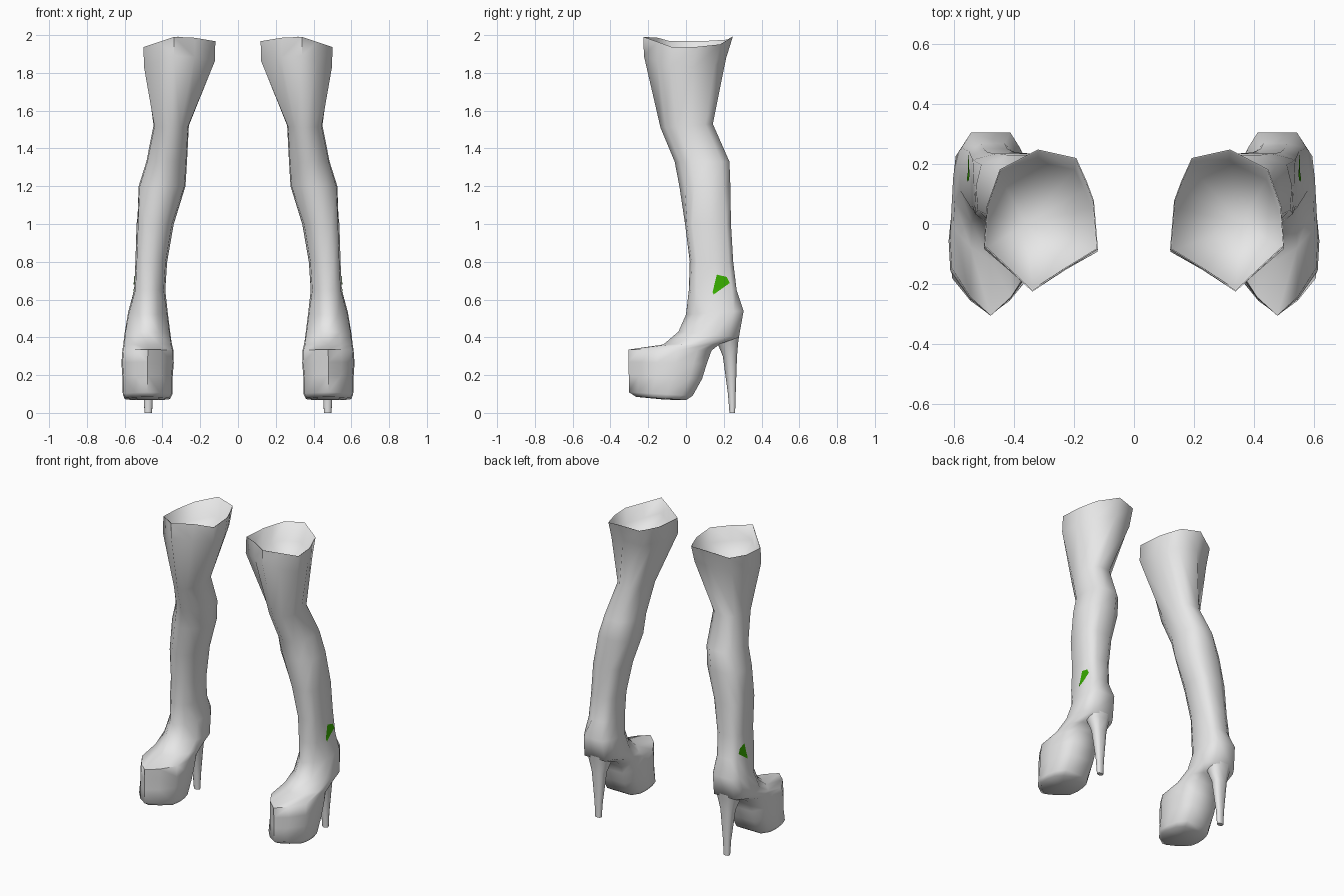
import bpy, bmesh
from mathutils import Vector
from mathutils.bvhtree import BVHTree

cube = bpy.data.objects.get("Cube")
if cube:
    bpy.data.objects.remove(cube, do_unlink=True)


def make_material(name, rgb):
    m = bpy.data.materials.new(name)
    m.use_nodes = True
    m.diffuse_color = (*rgb, 1)
    m.node_tree.nodes["Principled BSDF"].inputs["Base Color"].default_value = (*rgb, 1)
    return m


GREY = make_material("light_grey", (0.8, 0.8, 0.8))
GREEN = make_material("green", (0.04, 0.42, 0.0))

# Cross-sections: u across (-1 inner, 1 outer), v from front (0) to back (1)
FOOT = [(0, 0), (0.5, 0.14), (0.96, 0.36), (1, 0.6), (0.93, 0.83), (0.62, 1),
        (-0.62, 1), (-0.93, 0.83), (-1, 0.6), (-0.96, 0.36), (-0.5, 0.14)]
CALF = [(0, 0), (0.55, 0.04), (0.92, 0.16), (0.96, 0.55), (1, 0.9), (0.5, 1),
        (-0.45, 1), (-0.85, 0.88), (-1, 0.6), (-0.9, 0.27), (-0.5, 0.08)]
KNEE = [(0, 0), (0.5, 0.1), (0.95, 0.3), (1, 0.6), (0.86, 0.86), (0.42, 1),
        (-0.42, 1), (-0.86, 0.86), (-1, 0.6), (-0.95, 0.3), (-0.5, 0.1)]
RIM = [(0.15, 0), (0.57, 0.16), (1, 0.32), (0.95, 0.6), (0.72, 0.86), (0.05, 1),
       (-0.62, 0.94), (-0.8, 0.78), (-0.93, 0.64), (-1, 0.3), (-0.43, 0.16)]


def ring(bm, section, x0, x1, yf, zf, yb, zb, dip=0.0):
    """One loop, tilted front to back; the dip lowers the sides, mostly the outer one."""
    cx, hw = (x0 + x1) / 2, (x1 - x0) / 2
    return [bm.verts.new((cx + u * hw, yf + v * (yb - yf),
                          zf + v * (zb - zf) - dip * max(u, -u / 2)))
            for u, v in section]


def loft(bm, rows):
    loops = [ring(bm, *r) for r in rows]
    n = len(loops[0])
    for a, b in zip(loops, loops[1:]):
        for i in range(n):
            j = (i + 1) % n
            bm.faces.new((a[i], a[j], b[j], b[i]))
    return loops


def fan(bm, loop, point):
    tip = bm.verts.new(point)
    for i in range(len(loop)):
        bm.faces.new((loop[i], loop[(i + 1) % len(loop)], tip))


def finish(bm, name, mat):
    mesh = bpy.data.meshes.new(name)
    bm.to_mesh(mesh)
    bm.free()
    mesh.materials.append(mat)
    ob = bpy.data.objects.new(name, mesh)
    bpy.context.collection.objects.link(ob)
    # Mirror across x for the second boot
    mod = ob.modifiers.new("pair", "MIRROR")
    mod.use_mirror_merge = False
    bpy.ops.object.select_all(action="DESELECT")
    ob.select_set(True)
    bpy.context.view_layer.objects.active = ob
    bpy.ops.object.shade_smooth_by_angle(angle=1.2)


# Boot body: platform, foot, ankle, calf, knee, thigh, cuff, then the lining
ROWS = [
    (FOOT, 0.36, 0.60, -0.265, 0.085, 0.00, 0.068),
    (FOOT, 0.348, 0.61, -0.303, 0.11, 0.035, 0.09),
    (FOOT, 0.346, 0.612, -0.303, 0.20, 0.085, 0.18),
    (FOOT, 0.34, 0.617, -0.305, 0.27, 0.11, 0.26),
    (FOOT, 0.342, 0.612, -0.305, 0.335, 0.135, 0.33),
    (FOOT, 0.35, 0.607, -0.12, 0.362, 0.18, 0.365),
    (FOOT, 0.357, 0.602, -0.04, 0.43, 0.28, 0.40),
    (FOOT, 0.372, 0.582, 0.00, 0.52, 0.305, 0.54),
    (CALF, 0.385, 0.55, 0.015, 0.65, 0.268, 0.65),
    (CALF, 0.375, 0.543, 0.02, 0.80, 0.25, 0.80),
    (CALF, 0.34, 0.537, -0.005, 1.00, 0.238, 1.00),
    (KNEE, 0.278, 0.526, -0.035, 1.20, 0.235, 1.20),
    (KNEE, 0.27, 0.485, -0.06, 1.33, 0.23, 1.33),
    (KNEE, 0.26, 0.447, -0.135, 1.51, 0.142, 1.53),
    (RIM, 0.122, 0.498, -0.223, 1.90, 0.212, 1.88, 0.06),
    (RIM, 0.12, 0.50, -0.225, 2.00, 0.248, 1.995, 0.062),
    (RIM, 0.124, 0.496, -0.220, 1.998, 0.243, 1.993, 0.062),
    (RIM, 0.128, 0.492, -0.216, 1.90, 0.206, 1.88, 0.06),
]
bm = bmesh.new()
loops = loft(bm, ROWS)
fan(bm, loops[0], (0.477, -0.11, 0.07))
fan(bm, loops[-1], (0.36, 0.0, 1.76))
bmesh.ops.recalc_face_normals(bm, faces=bm.faces)
tree = BVHTree.FromBMesh(bm)
finish(bm, "boot", GREY)

# Tapered stiletto heel, flaring into the foot
bm = bmesh.new()
loops = loft(bm, [
    (KNEE, 0.455, 0.495, 0.230, 0.0, 0.260, 0.0),
    (KNEE, 0.450, 0.500, 0.222, 0.10, 0.263, 0.10),
    (KNEE, 0.430, 0.522, 0.195, 0.30, 0.270, 0.30),
    (KNEE, 0.408, 0.545, 0.170, 0.36, 0.277, 0.38),
    (KNEE, 0.385, 0.570, 0.14, 0.42, 0.290, 0.46),
])
bm.faces.new(loops[0])
bm.faces.new(loops[-1])
bmesh.ops.recalc_face_normals(bm, faces=bm.faces)
finish(bm, "heel", GREY)

# Green patch lying on the outer ankle
bm = bmesh.new()
corners = [(0.163, 0.732), (0.215, 0.72), (0.232, 0.688), (0.147, 0.627), (0.141, 0.64)]
bm.faces.new([bm.verts.new((1, y, z)) for y, z in corners])
bmesh.ops.poke(bm, faces=bm.faces[:])
bmesh.ops.subdivide_edges(bm, edges=bm.edges[:], cuts=3, use_grid_fill=True)
for v in bm.verts:
    hit = tree.ray_cast(Vector((1, v.co.y, v.co.z)), Vector((-1, 0, 0)))[0]
    v.co.x = hit.x + 0.004
bm.normal_update()
bmesh.ops.reverse_faces(bm, faces=[f for f in bm.faces if f.normal.x < 0])
finish(bm, "ankle_patch", GREEN)
